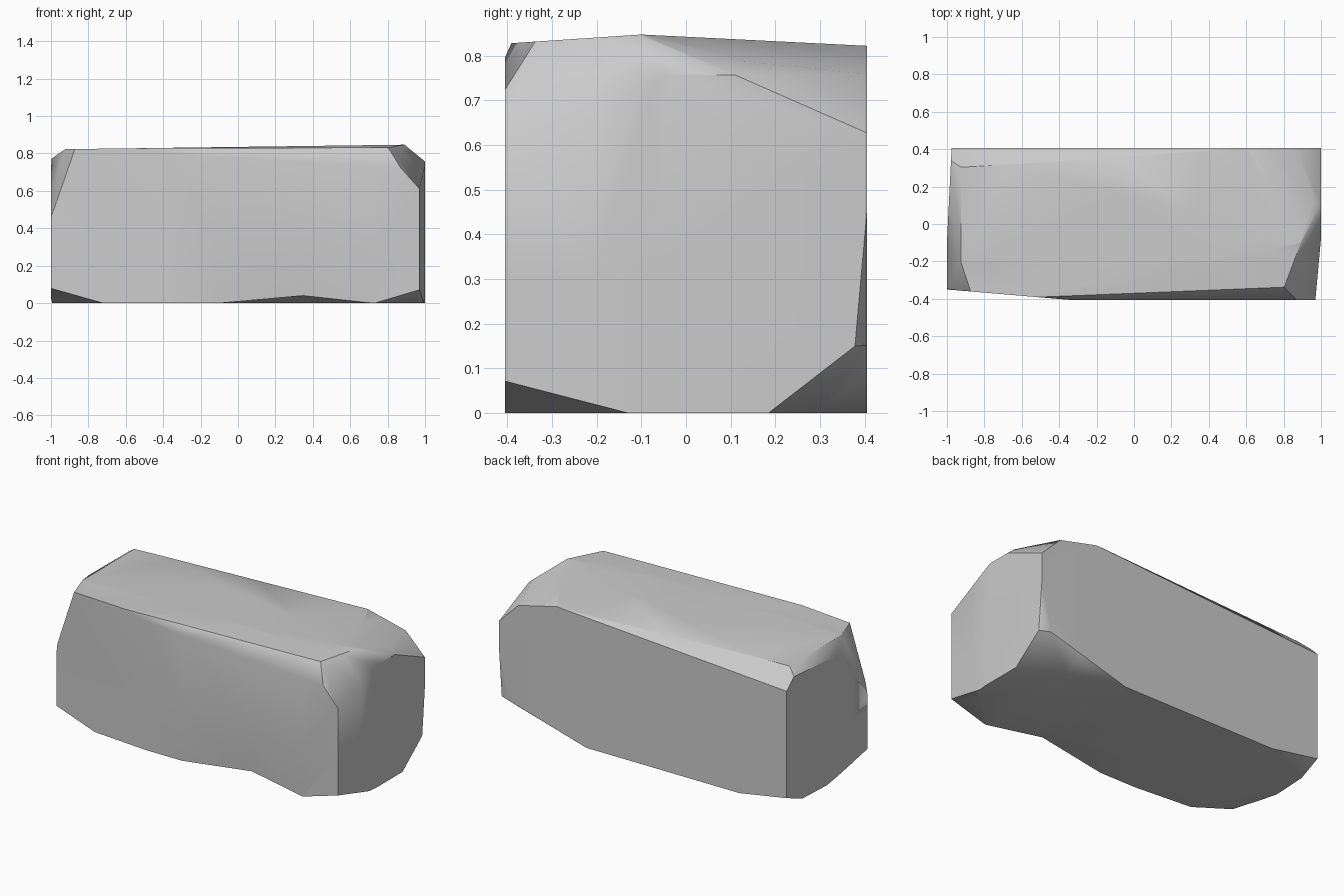
import bpy
import bmesh
from math import radians
from mathutils import Vector

if "Cube" in bpy.data.objects:
    bpy.data.objects.remove(bpy.data.objects["Cube"], do_unlink=True)

LOW = Vector((-1, -0.405, 0))
HIGH = Vector((1, 0.405, 0.847))


def cut(bm, point, normal, remove):
    """Slice the block; optionally remove the outer part and cap the hole."""
    geom = bm.verts[:] + bm.edges[:] + bm.faces[:]
    bmesh.ops.bisect_plane(bm, geom=geom, dist=1e-5, plane_co=point,
                           plane_no=normal, clear_outer=remove)
    if remove:
        rim = [e for e in bm.edges if e.is_boundary]
        if rim:
            bmesh.ops.holes_fill(bm, edges=rim, sides=0)


def chip(bm, signs, reach):
    """Knock off a corner or an edge; reach is how far the cut runs along each axis."""
    corner = Vector([HIGH[i] if signs[i] > 0 else LOW[i] for i in range(3)])
    normal = Vector([s / r if s else 0 for s, r in zip(signs, reach)])
    axis = next(i for i in range(3) if signs[i])
    point = corner.copy()
    point[axis] -= signs[axis] * reach[axis]
    cut(bm, point, normal.normalized(), True)


L, R, F, B, D, U = -1, 1, -1, 1, -1, 1
CHIPS = [
    # gently sloping top
    ((L, 0, U), (1.89, 1, 0.025)),
    ((0, F, U), (1, 0.3, 0.02)),
    ((0, B, U), (1, 0.5, 0.025)),
    # long worn edges
    ((R, F, U), (2.2, 0.085, 0.13)),
    ((L, B, U), (2, 0.13, 0.13)),
    ((L, 0, U), (0.11, 1, 0.077)),
    ((R, 0, U), (0.11, 1, 0.09)),
    # slightly skewed sides
    ((L, F, 0), (0.65, 0.055, 1)),
    ((L, B, 0), (0.025, 0.5, 1)),
    ((R, F, 0), (0.03, 0.33, 1)),
    # upper corners
    ((L, F, U), (0.15, 0.45, 0.45)),
    ((L, F, U), (0.13, 0.14, 0.7)),
    ((R, F, U), (0.24, 0.55, 0.27)),
    ((R, B, U), (0.5, 0.645, 0.12)),
    ((R, B, U), (0.22, 0.5, 0.22)),
    # lower corners
    ((L, F, D), (0.3, 0.45, 0.09)),
    ((L, B, D), (0.35, 0.15, 0.06)),
    ((R, F, D), (0.27, 0.28, 0.08)),
    ((R, B, D), (0.6, 0.22, 0.17)),
    ((R, B, D), (0.1, 0.04, 0.45)),
]

# block with chipped corners
bm = bmesh.new()
bmesh.ops.create_cube(bm, size=1)
for v in bm.verts:
    v.co = v.co * (HIGH - LOW) + (HIGH + LOW) / 2
for signs, reach in CHIPS:
    chip(bm, signs, reach)

# shallow dent on the lower front edge
for axis, places in ((0, (-0.1, 0.35, 0.72)), (1, (-0.2,)), (2, (0.3,))):
    for place in places:
        normal = Vector((0, 0, 0))
        normal[axis] = 1
        cut(bm, normal * place, normal, False)
dent = Vector((0.35, LOW.y, 0))
for v in bm.verts:
    if (v.co - dent).length < 0.1:
        v.co += Vector((0, 0.04, 0.04))
bmesh.ops.recalc_face_normals(bm, faces=bm.faces[:])

mesh = bpy.data.meshes.new("stone_block")
bm.to_mesh(mesh)
bm.free()
block = bpy.data.objects.new("stone_block", mesh)
bpy.context.collection.objects.link(block)

# plain grey stone
stone = bpy.data.materials.new("grey_stone")
stone.use_nodes = True
grey = (0.6, 0.6, 0.6, 1)
stone.diffuse_color = grey
stone.node_tree.nodes["Principled BSDF"].inputs["Base Color"].default_value = grey
mesh.materials.append(stone)

# soft worn shading with the harder edges kept
bpy.ops.object.select_all(action="DESELECT")
block.select_set(True)
bpy.context.view_layer.objects.active = block
bpy.ops.object.shade_smooth_by_angle(angle=radians(45))
weighted = block.modifiers.new("weighted_normals", "WEIGHTED_NORMAL")
weighted.keep_sharp = True
